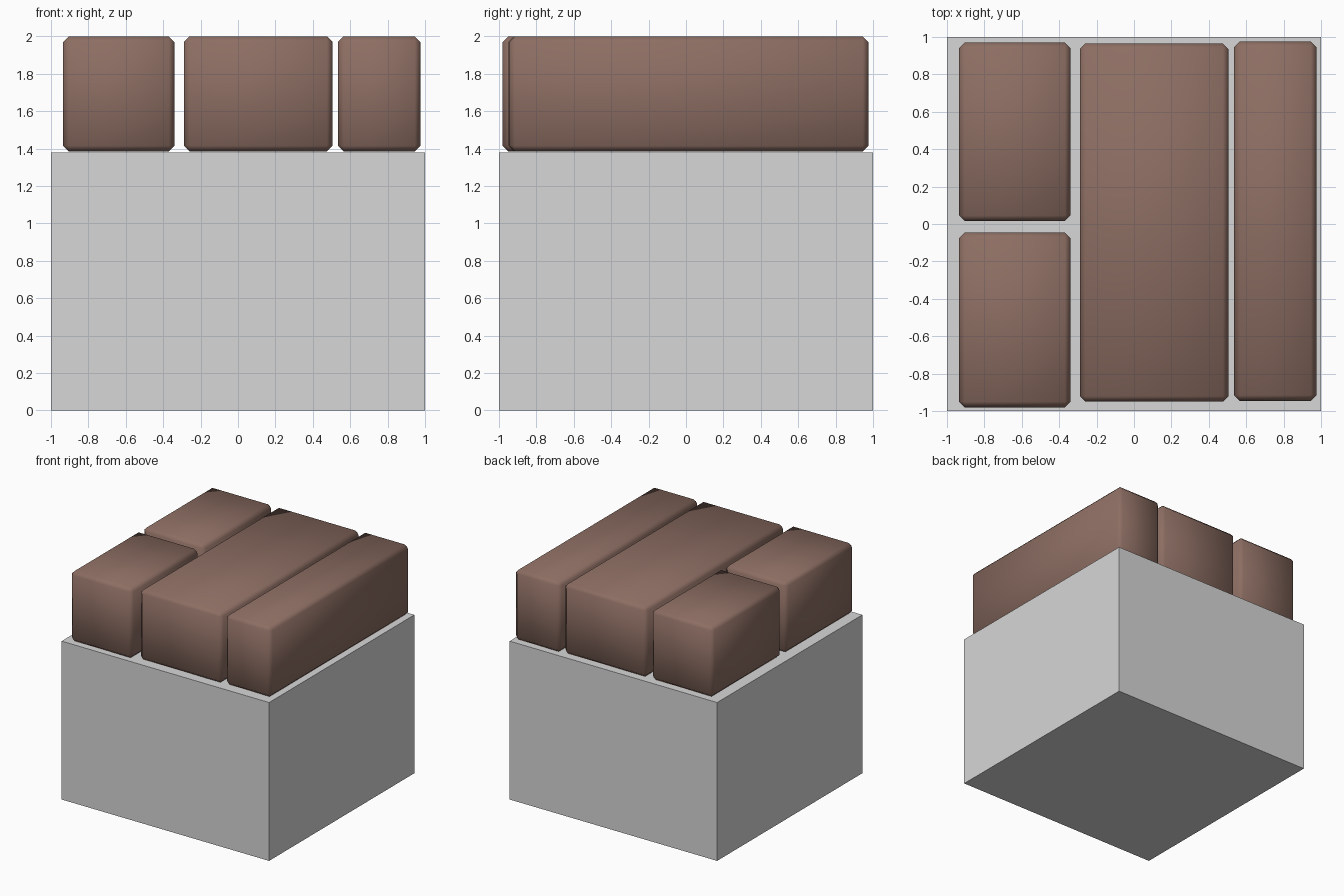
import bpy
import bmesh
from mathutils import Vector

cube = bpy.data.objects.get("Cube")
if cube:
    bpy.data.objects.remove(cube, do_unlink=True)


def make_material(name, rgb):
    mat = bpy.data.materials.new(name)
    mat.use_nodes = True
    mat.diffuse_color = (*rgb, 1)
    mat.node_tree.nodes["Principled BSDF"].inputs["Base Color"].default_value = (*rgb, 1)
    return mat


def make_box(name, low, high, mat, chamfer=0):
    """Box between two corners, optionally with soft chamfered edges."""
    low, high = Vector(low), Vector(high)
    bm = bmesh.new()
    bmesh.ops.create_cube(bm, size=1)
    bmesh.ops.scale(bm, vec=high - low, verts=bm.verts)
    if chamfer:
        bmesh.ops.bevel(bm, geom=bm.edges[:], offset=chamfer, segments=1, affect='EDGES')
        for face in bm.faces:
            face.smooth = True
    mesh = bpy.data.meshes.new(name)
    bm.to_mesh(mesh)
    bm.free()
    mesh.materials.append(mat)
    obj = bpy.data.objects.new(name, mesh)
    obj.location = (low + high) / 2
    bpy.context.collection.objects.link(obj)
    return obj


grey = make_material("light grey", (0.68, 0.68, 0.68))
brown = make_material("brown", (0.266, 0.156, 0.125))

# Plain base block
make_box("base_block", (-1, -1, 0), (1, 1, 1.38), grey)

# Paving bricks: x and y extents of each
bricks = {
    "small_brick_front": (-0.935, -0.34, -0.98, -0.045),
    "small_brick_back": (-0.935, -0.34, 0.015, 0.97),
    "wide_brick": (-0.29, 0.505, -0.95, 0.965),
    "narrow_brick": (0.535, 0.975, -0.945, 0.975),
}
for name, (x0, x1, y0, y1) in bricks.items():
    make_box(name, (x0, y0, 1.385), (x1, y1, 2), brown, chamfer=0.03)
